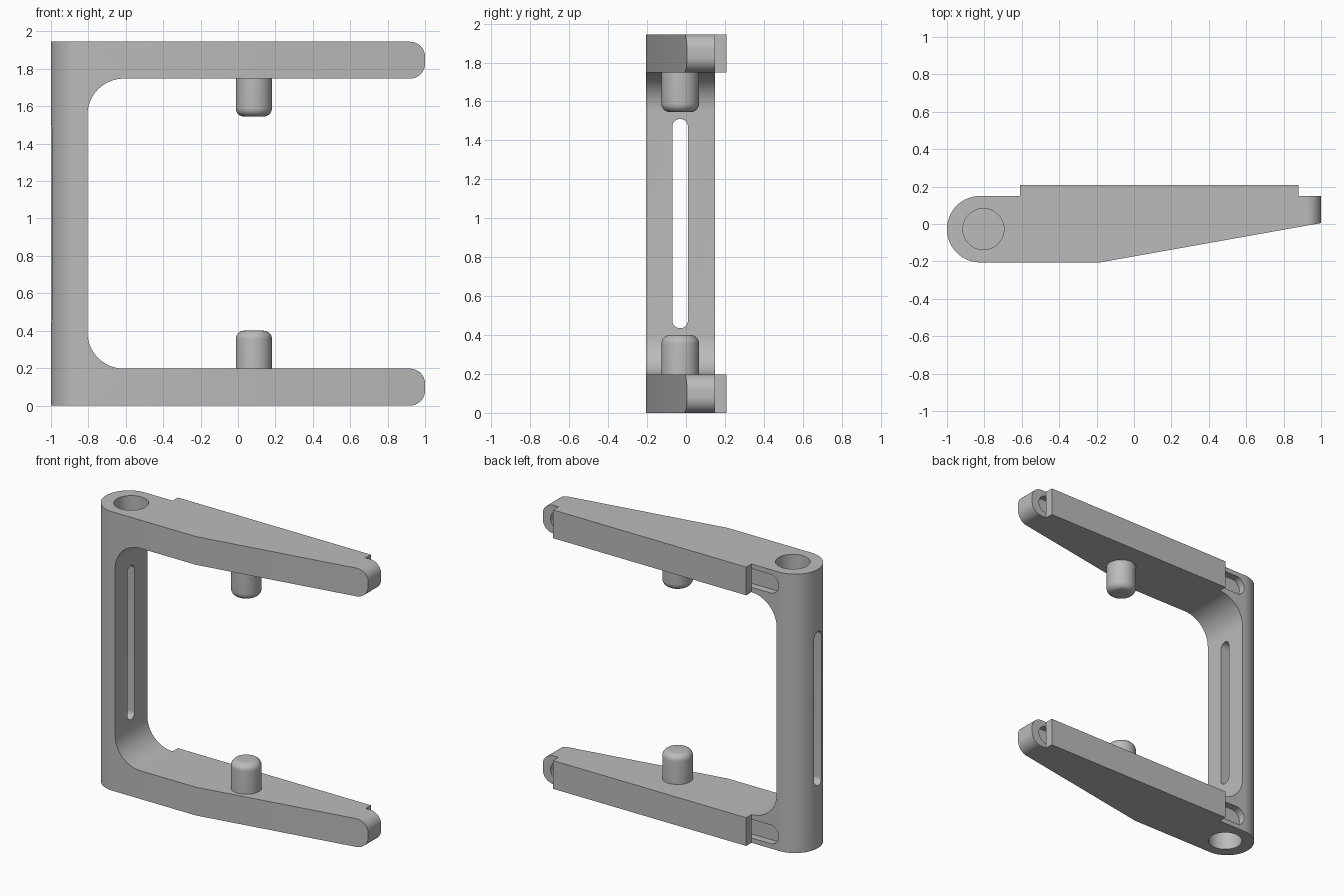
import bpy, bmesh, math
from mathutils import Vector

if "Cube" in bpy.data.objects:
    bpy.data.objects.remove(bpy.data.objects["Cube"], do_unlink=True)

H = 1.945          # overall height
ARM = 0.197        # arm thickness
AXIS_Y = -0.0275   # centre line of the column

grey = bpy.data.materials.new("plain grey")
grey.use_nodes = True
grey.diffuse_color = (0.5, 0.5, 0.5, 1)
grey.node_tree.nodes["Principled BSDF"].inputs["Base Color"].default_value = (0.5, 0.5, 0.5, 1)


def rounded(corners, steps=14):
    """Outline from (u, v, radius) corners, each filleted by its radius."""
    pts = []
    for i, (u, v, r) in enumerate(corners):
        p = Vector((u, v))
        if r == 0:
            pts.append(p)
            continue
        a = (Vector(corners[i - 1][:2]) - p).normalized()
        b = (Vector(corners[(i + 1) % len(corners)][:2]) - p).normalized()
        half = a.angle(b) / 2
        centre = p + (a + b).normalized() * r / math.sin(half)
        start = p + a * r / math.tan(half) - centre
        end = p + b * r / math.tan(half) - centre
        sweep = start.angle_signed(end)
        for k in range(steps + 1):
            t = -sweep * k / steps
            c, s = math.cos(t), math.sin(t)
            pts.append(centre + Vector((start.x * c - start.y * s, start.x * s + start.y * c)))
    return pts


def box(u0, u1, v0, v1, r=0):
    return rounded([(u0, v0, r), (u1, v0, r), (u1, v1, r), (u0, v1, r)])


def finish(name, bm):
    bmesh.ops.remove_doubles(bm, verts=bm.verts, dist=1e-5)
    bmesh.ops.recalc_face_normals(bm, faces=bm.faces)
    mesh = bpy.data.meshes.new(name)
    bm.to_mesh(mesh)
    bm.free()
    ob = bpy.data.objects.new(name, mesh)
    mesh.materials.append(grey)
    bpy.context.collection.objects.link(ob)
    return ob


def extrude(name, outline, axis, lo, hi):
    """Solid from an outline, extruded along the given axis."""
    place = {"x": lambda p: (lo, p.x, p.y), "y": lambda p: (p.x, lo, p.y), "z": lambda p: (p.x, p.y, lo)}[axis]
    bm = bmesh.new()
    face = bm.faces.new([bm.verts.new(place(p)) for p in outline])
    new = bmesh.ops.extrude_face_region(bm, geom=[face])["geom"]
    shift = Vector([(hi - lo) * (axis == k) for k in "xyz"])
    bmesh.ops.translate(bm, vec=shift, verts=[g for g in new if isinstance(g, bmesh.types.BMVert)])
    return finish(name, bm)


def disc(x, y, r, n=48):
    return [Vector((x + r * math.cos(math.tau * k / n), y + r * math.sin(math.tau * k / n))) for k in range(n)]


def combine(ob, other, operation):
    """Apply a boolean and drop the helper."""
    mod = ob.modifiers.new(operation, "BOOLEAN")
    mod.object, mod.operation, mod.solver = other, operation, "EXACT"
    bpy.context.view_layer.objects.active = ob
    bpy.ops.object.modifier_apply(modifier=mod.name)
    bpy.data.objects.remove(other, do_unlink=True)


def smooth(ob):
    bpy.ops.object.select_all(action="DESELECT")
    ob.select_set(True)
    bpy.context.view_layer.objects.active = ob
    bpy.ops.object.shade_smooth_by_angle(angle=math.radians(30))


# Frame: C-shaped side profile limited by the tapered plan outline
tip, inner = 0.08, 0.195
frame = extrude("frame", rounded([
    (-1.1, 0, 0), (1, 0, tip), (1, ARM, tip), (-0.805, ARM, inner),
    (-0.805, H - ARM, inner), (1, H - ARM, tip), (1, H, tip), (-1.1, H, 0)]), "y", -0.4, 0.4)
plan = extrude("plan", rounded([
    (-1, -0.205, 0.177), (-0.18, -0.205, 0), (1.02, 0.0086, 0),
    (1.02, 0.15, 0), (-1, 0.15, 0.177)], 24), "z", -0.1, H + 0.1)
combine(frame, plan, "INTERSECT")

# Long slot through the column
combine(frame, extrude("slot", box(-0.07, 0.01, 0.435, 1.51, 0.0399), "x", -1.2, -0.7), "DIFFERENCE")

for level, base in (("lower", 0), ("upper", H - ARM)):
    outer = 0 if level == "lower" else H
    up = 1 if level == "lower" else -1
    mid = base + ARM / 2

    # Round socket in the outer end face, and the rounded channel behind the rail
    lo, hi = sorted((outer - 0.1 * up, outer + 0.15 * up))
    combine(frame, extrude("socket", disc(-0.805, AXIS_Y, 0.11), "z", lo, hi), "DIFFERENCE")
    combine(frame, extrude("channel", box(-0.82, 0.94, mid - 0.065, mid + 0.065, 0.0645), "y", 0.1, 0.3), "DIFFERENCE")

    # Rail along the back of the arm
    extrude(level + "_rail", box(-0.61, 0.88, base, base + ARM), "y", 0.149, 0.208)

    # Locating pin with a rounded end, turned from a profile
    root = outer + (ARM - 0.01) * up
    end = outer + 0.4 * up
    r, f = 0.097, 0.045
    profile = [(0, root), (r, root)]
    for k in range(9):
        t = k / 8 * math.pi / 2
        profile.append((r - f + f * math.cos(t), end + up * f * (math.sin(t) - 1)))
    profile.append((0, end))
    bm = bmesh.new()
    verts = [bm.verts.new((0.085 + a, AXIS_Y - 0.002, z)) for a, z in profile]
    edges = [bm.edges.new(pair) for pair in zip(verts, verts[1:])]
    bmesh.ops.spin(bm, geom=verts + edges, cent=(0.085, AXIS_Y - 0.002, 0), axis=(0, 0, 1),
                   angle=math.tau, steps=48)
    smooth(finish(level + "_pin", bm))

smooth(frame)
